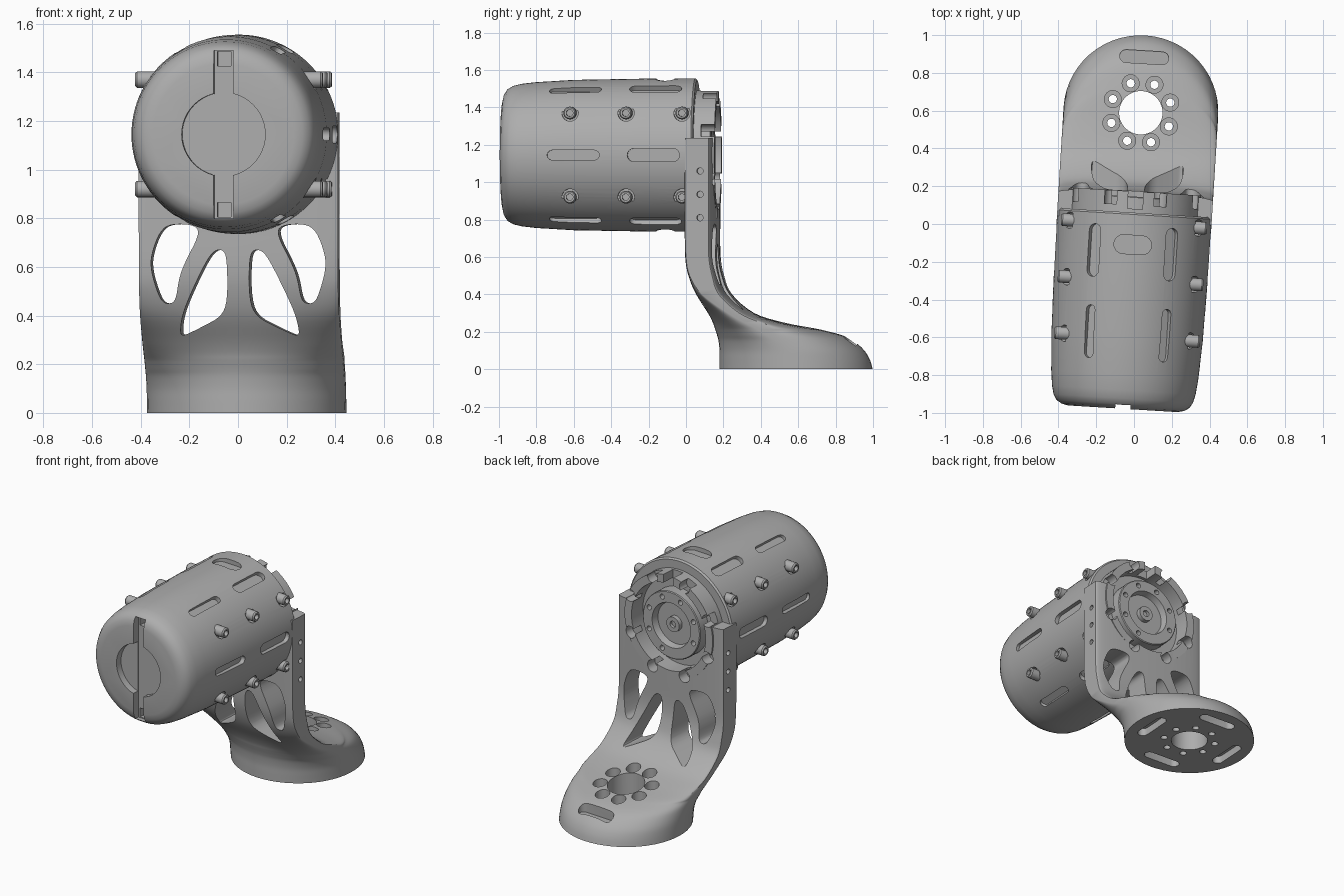
import bpy, bmesh, math
from mathutils import Matrix, Vector

if "Cube" in bpy.data.objects:
    bpy.data.objects.remove(bpy.data.objects["Cube"], do_unlink=True)

grey = bpy.data.materials.new("machined_grey")
grey.use_nodes = True
tint = (0.42, 0.42, 0.42, 1)
grey.diffuse_color = tint
grey.node_tree.nodes["Principled BSDF"].inputs["Base Color"].default_value = tint

X, Y, Z = Vector((1, 0, 0)), Vector((0, 1, 0)), Vector((0, 0, 1))
AXIS_Z = 1.145                      # height of the drum axis
BASE_Y = 0.59                       # centre of the round foot
TURN = Matrix.Rotation(math.radians(-3.5), 4, 'Z')


def loft(name, rings):
    """Skin equal-length rings of points and cap both ends."""
    bm = bmesh.new()
    loops = [[bm.verts.new(p) for p in ring] for ring in rings]
    n = len(loops[0])
    for a, b in zip(loops, loops[1:]):
        for i in range(n):
            j = (i + 1) % n
            bm.faces.new((a[i], a[j], b[j], b[i]))
    bm.faces.new(loops[0])
    bm.faces.new(loops[-1])
    bmesh.ops.recalc_face_normals(bm, faces=bm.faces)
    mesh = bpy.data.meshes.new(name)
    bm.to_mesh(mesh)
    bm.free()
    mesh.materials.append(grey)
    ob = bpy.data.objects.new(name, mesh)
    bpy.context.collection.objects.link(ob)
    return ob


def lathe(name, origin, axis, profile, n=24):
    """Turn (radius, distance) pairs about an axis."""
    u = Z if abs(axis.z) < 0.9 else X
    v = axis.cross(u)
    o = Vector(origin)
    turns = [math.tau * i / n for i in range(n)]
    return loft(name, [[o + axis * w + (u * math.cos(t) + v * math.sin(t)) * r
                        for t in turns] for r, w in profile])


def rod(origin, axis, r, a, b, n=24):
    return lathe("cutter", origin, axis, [(r, a), (r, b)], n)


def prism(points, origin, u, v, w, a, b):
    o = Vector(origin)
    return loft("cutter", [[o + u * p + v * q + w * d for p, q in points]
                           for d in (a, b)])


def stadium(length, width, n=8):
    r, h = width / 2, (length - width) / 2
    out = []
    for side in (1, -1):
        for i in range(n + 1):
            t = math.pi * (i / n - 0.5)
            out.append((side * (h + r * math.cos(t)), side * r * math.sin(t)))
    return out


def rectangle(w, h):
    return [(-w / 2, -h / 2), (w / 2, -h / 2), (w / 2, h / 2), (-w / 2, h / 2)]


def rounded(points, passes=3):
    """Cut the corners of a polygon repeatedly."""
    for k in range(passes):
        f = 0.2 if k == 0 else 0.25
        new = []
        for i, p in enumerate(points):
            a, b = Vector(p), Vector(points[(i + 1) % len(points)])
            new += [a.lerp(b, f), a.lerp(b, 1 - f)]
        points = new
    return [tuple(p) for p in points]


def finish(ob, cutters=(), unions=()):
    """Apply booleans, turn the part into place and smooth it."""
    for tool in list(unions) + list(cutters):
        m = ob.modifiers.new("cut", 'BOOLEAN')
        m.operation = 'UNION' if tool in unions else 'DIFFERENCE'
        m.solver = 'EXACT'
        m.object = tool
        tool.hide_render = True
    bpy.context.view_layer.update()
    baked = bpy.data.meshes.new_from_object(
        ob.evaluated_get(bpy.context.evaluated_depsgraph_get()))
    ob.modifiers.clear()
    ob.data = baked
    baked.transform(TURN)
    for tool in list(unions) + list(cutters):
        bpy.data.objects.remove(tool, do_unlink=True)
    bpy.ops.object.select_all(action='DESELECT')
    ob.select_set(True)
    bpy.context.view_layer.objects.active = ob
    bpy.ops.object.shade_smooth_by_angle(angle=math.radians(32))


def around(count, radius, offset=0.5):
    for i in range(count):
        t = math.tau * (i + offset) / count
        yield radius * math.cos(t), radius * math.sin(t)


# Drum housing
hub = (0, 0, AXIS_Z)
drum = lathe("drum_housing", hub, Y, [
    (0.29, -0.98), (0.325, -0.972), (0.352, -0.955), (0.37, -0.925), (0.381, -0.88),
    (0.39, -0.8), (0.402, -0.6), (0.409, -0.2), (0.41, 0.05), (0.4, 0.06)], 96)
cuts = [rod(hub, Y, 0.172, -1.1, -0.935, 48),
        prism(rectangle(0.08, 0.69), hub, X, Z, Y, -1.1, -0.93)]
for s in (1, -1):
    cuts.append(prism(rectangle(0.055, 0.06), (0, 0, AXIS_Z + s * 0.31), X, Z, Y, -1.1, -0.85))
    # wide recess on the crown and belly
    cuts.append(prism(stadium(0.2, 0.1), (0, -0.11, AXIS_Z), X, Y, Z * s, 0.38, 0.6))
# long recesses along the drum
for k in range(6):
    t = math.radians(60 * k)
    out = Vector((math.cos(t), 0, math.sin(t)))
    for y, depth, width in ((-0.58, 0.375, 0.052), (-0.15, 0.38, 0.07)):
        cuts.append(prism(stadium(0.28, width), (0, y, AXIS_Z), Y, out.cross(Y), out, depth, 0.5))
# side bolts in their seats
for side in (1, -1):
    for up in (1, -1):
        for y in (-0.6, -0.3, 0):
            seat = (0, y, AXIS_Z + up * 0.225)
            cuts.append(rod(seat, X * side, 0.044, 0.325, 0.5))
            finish(lathe("side_bolt", seat, X * side, [
                (0.034, 0.3), (0.034, 0.378), (0.028, 0.386), (0.018, 0.386), (0.018, 0.355)], 18))
finish(drum, cuts)

# Bracket: rows of height, front, front bulge, back, back bulge
rows = [(0, 0.18, 0.405, 1, 0.405), (0.05, 0.18, 0.39, 0.985, 0.4),
        (0.1, 0.18, 0.37, 0.955, 0.385), (0.15, 0.175, 0.33, 0.9, 0.365),
        (0.18, 0.168, 0.29, 0.84, 0.33), (0.205, 0.16, 0.26, 0.75, 0.27),
        (0.22, 0.155, 0.24, 0.68, 0.2), (0.25, 0.145, 0.19, 0.52, 0.1),
        (0.3, 0.12, 0.13, 0.36, 0.05), (0.4, 0.06, 0.05, 0.24, 0.04),
        (0.5, 0.025, 0.02, 0.195, 0.03), (0.6, 0.01, 0.015, 0.177, 0.03),
        (0.75, 0.01, 0.01, 0.175, 0.03), (1.235, 0.01, 0.01, 0.175, 0.03)]


def spline(points, steps=4):
    out = []
    for i in range(len(points) - 1):
        p0, p1, p2, p3 = (points[min(max(i + k, 0), len(points) - 1)] for k in (-1, 0, 1, 2))
        for s in range(steps):
            t = s / steps
            out.append([b + 0.5 * t * (c - a + t * (2 * a - 5 * b + 4 * c - d
                        + t * (3 * (b - c) + d - a))) for a, b, c, d in zip(p0, p1, p2, p3)])
    return out + [points[-1]]


def outline(z, front, bulge, back, tail, n=28, half=0.41):
    arc = [math.pi * i / n for i in range(n + 1)]
    rear = [(half * math.cos(t), back - tail + tail * math.sin(t), z) for t in arc]
    fore = [(-half * math.cos(t), front + bulge - bulge * math.sin(t), z) for t in arc]
    return rear + fore


bracket = loft("bracket", [outline(*r) for r in spline(rows[:-1])] + [outline(*rows[-1])])
collar = rod(hub, Y, 0.345, 0.045, 0.172, 64)
cuts = [rod(hub, Y, 0.29, -0.1, 0.4, 64),
        prism(rectangle(0.08, 0.1), (0, 0, 1.46), X, Z, Y, 0.08, 0.3)]
# screw pockets round the collar
for x, z in around(8, 0.325):
    cuts.append(rod((x, 0, AXIS_Z + z), Y, 0.04, 0.1, 0.4))
# lightening holes and side holes
outer = [(-0.31, 0.78), (-0.37, 0.62), (-0.32, 0.45), (-0.26, 0.45), (-0.24, 0.58), (-0.14, 0.77)]
inner = [(-0.11, 0.67), (-0.045, 0.67), (-0.045, 0.41), (-0.18, 0.34), (-0.25, 0.31), (-0.23, 0.42)]
for s in (1, -1):
    for hole in (outer, inner):
        cuts.append(prism(rounded(hole), (0, 0, 0), X * s, Z, Y, -0.2, 0.6))
    for z in (0.81, 0.935, 1.06):
        cuts.append(rod((0, 0.1, z), X * s, 0.017, 0.36, 0.5, 16))
# foot: bore, counterbored bolt circle, pockets
foot = (0, BASE_Y, 0)
cuts.append(rod(foot, Z, 0.115, -0.1, 0.5, 48))
for x, y in around(8, 0.165):
    spot = (x, BASE_Y + y, 0)
    cuts.append(rod(spot, Z, 0.045, 0.1, 0.5))
    cuts.append(rod(spot, Z, 0.022, -0.1, 0.2, 16))
cuts.append(prism(stadium(0.26, 0.068), (0, BASE_Y + 0.295, 0), X, Y, Z, 0.11, 0.4))
for x, y in around(4, 0.295, 0):
    out = Vector((x, y, 0)).normalized()
    cuts.append(prism(stadium(0.26, 0.068), (x, BASE_Y + y, 0), out.cross(Z), out, Z, -0.1, 0.05))
finish(bracket, cuts, [collar])

# Output flange inside the collar
flange = lathe("output_flange", hub, Y, [
    (0.225, 0.05), (0.225, 0.14), (0.22, 0.145), (0.15, 0.145), (0.14, 0.1), (0.05, 0.1),
    (0.05, 0.13), (0.022, 0.13), (0.022, 0.11)], 48)
finish(flange, [rod((x, 0, AXIS_Z + z), Y, 0.017, 0.1, 0.3, 16) for x, z in around(8, 0.187)])
